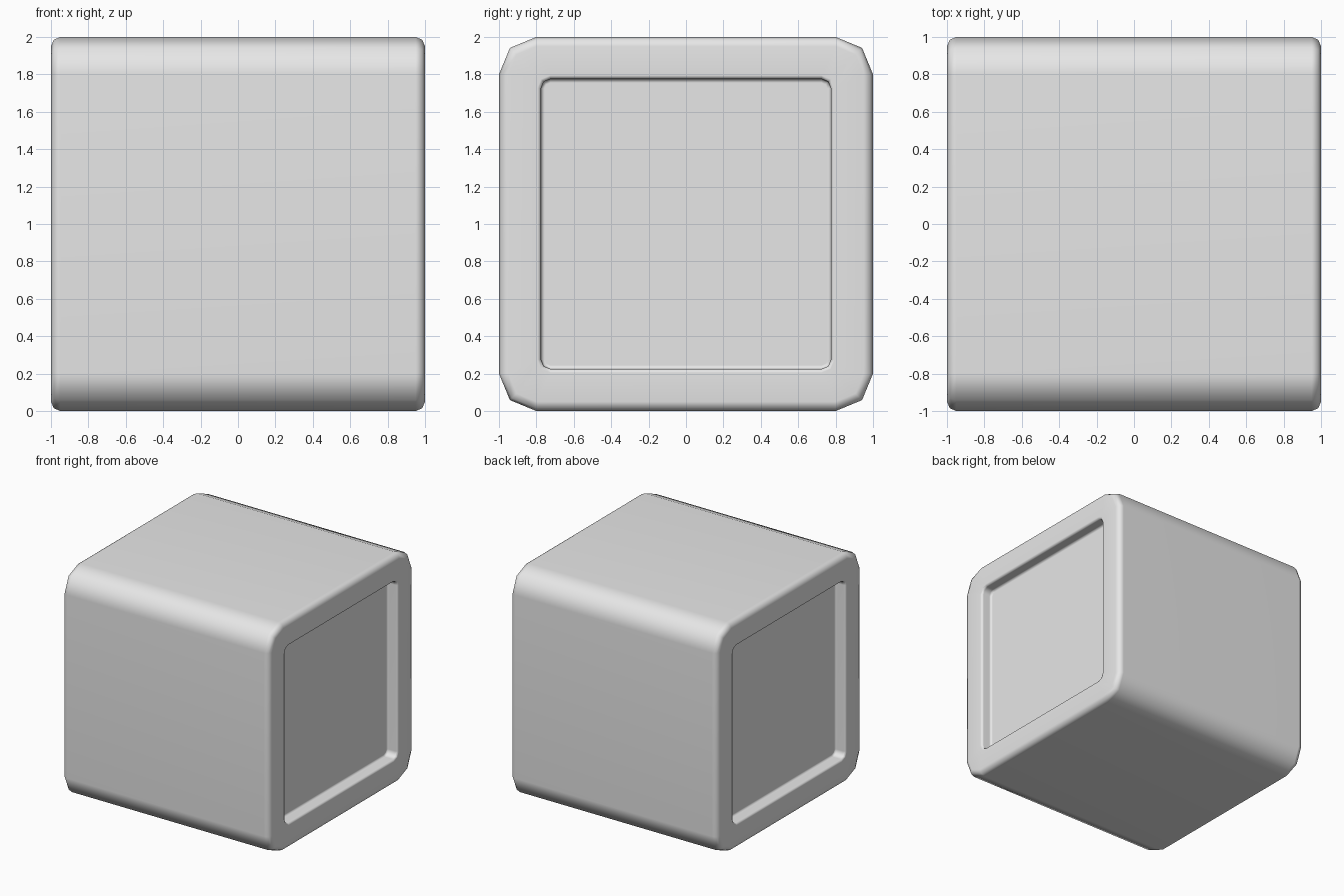
import bpy
import bmesh
from math import sin, cos, pi

if "Cube" in bpy.data.objects:
    bpy.data.objects.remove(bpy.data.objects["Cube"], do_unlink=True)

# One plain grey for the whole block
grey = bpy.data.materials.new("light_grey")
grey.use_nodes = True
colour = (0.8, 0.8, 0.8, 1)
grey.diffuse_color = colour
grey.node_tree.nodes["Principled BSDF"].inputs["Base Color"].default_value = colour


def ring(bm, x, half, radius, steps=2):
    """Rounded square loop in the yz plane."""
    loop = []
    for corner in range(4):
        mid = pi / 4 + corner * pi / 2
        cy = (half - radius) * (1 if cos(mid) > 0 else -1)
        cz = (half - radius) * (1 if sin(mid) > 0 else -1)
        for i in range(steps + 1):
            a = corner * pi / 2 + i * pi / 2 / steps
            loop.append(bm.verts.new((x, cy + radius * cos(a), 1 + cz + radius * sin(a))))
    return loop


# Half section from the panel floor, over the frame, to the outer shell: x, half size
section = [(0.9, 0.755), (0.905, 0.77), (0.92, 0.775),
           (0.98, 0.775), (0.994, 0.781), (1.0, 0.795),
           (1.0, 0.95), (0.985, 0.985), (0.95, 1.0)]


def corner_radius(half):
    return half - 0.725 if half < 0.9 else half - 0.8


bm = bmesh.new()
path = section + [(-x, h) for x, h in reversed(section)]
loops = [ring(bm, x, h, corner_radius(h)) for x, h in path]

# Skin the loops and close both recessed panels
for a, b in zip(loops, loops[1:]):
    for i in range(len(a)):
        j = (i + 1) % len(a)
        bm.faces.new((a[i], a[j], b[j], b[i]))
bm.faces.new(loops[0])
bm.faces.new(loops[-1])
bmesh.ops.recalc_face_normals(bm, faces=bm.faces)

mesh = bpy.data.meshes.new("block")
bm.to_mesh(mesh)
bm.free()
mesh.materials.append(grey)
block = bpy.data.objects.new("block", mesh)
bpy.context.collection.objects.link(block)

# Smooth bevels while the broad faces stay flat
bpy.ops.object.select_all(action="DESELECT")
block.select_set(True)
bpy.context.view_layer.objects.active = block
bpy.ops.object.shade_smooth_by_angle(angle=pi / 3)
weighted = block.modifiers.new("flat_panels", "WEIGHTED_NORMAL")
weighted.keep_sharp = True
